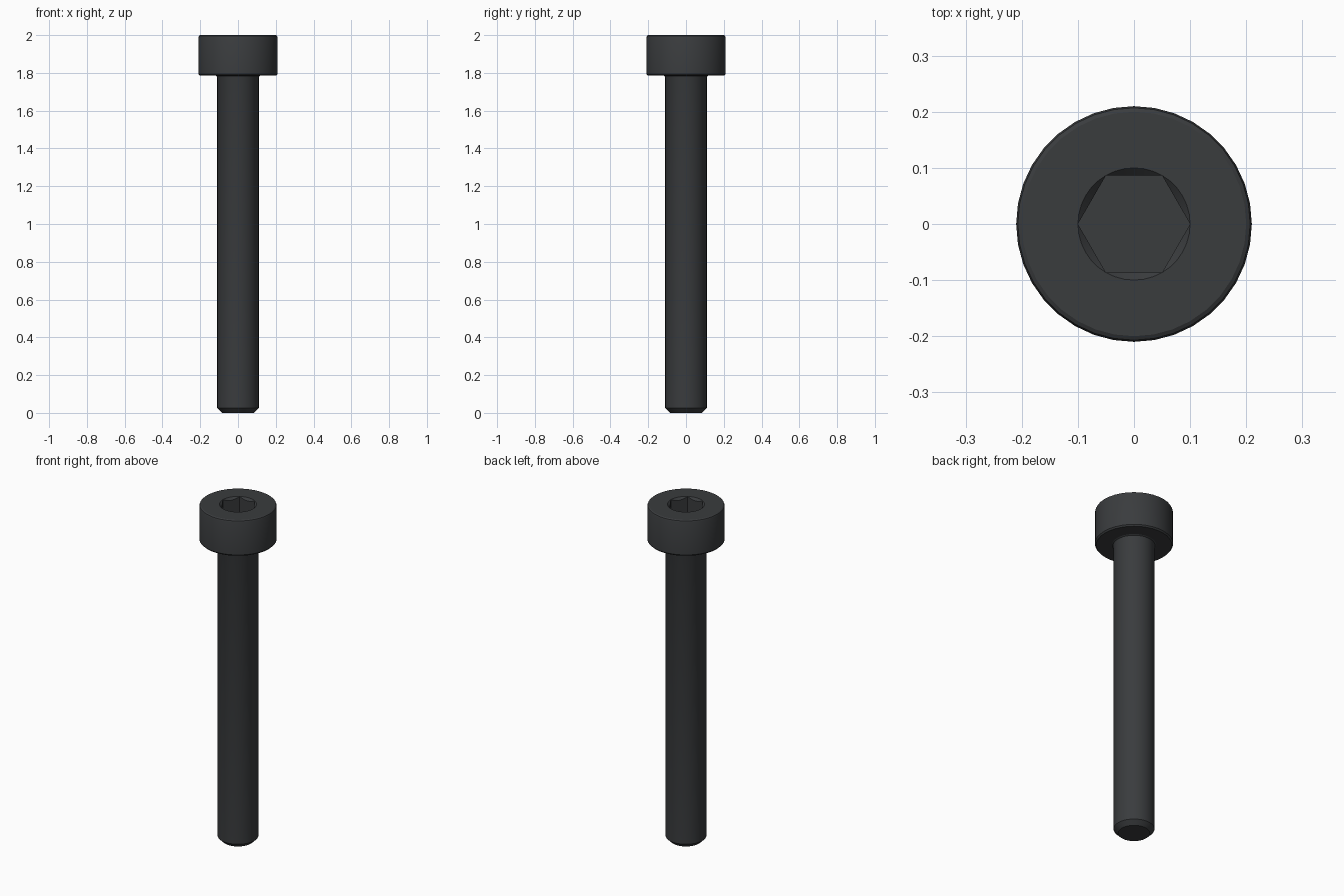
import bpy, bmesh, math

if "Cube" in bpy.data.objects:
    bpy.data.objects.remove(bpy.data.objects["Cube"])

SIDES = 36
HEX_R = 0.1
TOP = 2.0


def hex_radius(a):
    off = (a % (math.pi / 3)) - math.pi / 6
    return HEX_R * math.cos(math.pi / 6) / math.cos(off)


def ring(bm, fn):
    verts = []
    for i in range(SIDES):
        a = 2 * math.pi * i / SIDES
        r, z = fn(a)
        verts.append(bm.verts.new((r * math.cos(a), r * math.sin(a), z)))
    return verts


def build(name, ring_fns, mat):
    bm = bmesh.new()
    rings = [ring(bm, f) for f in ring_fns]
    for lo, hi in zip(rings, rings[1:]):
        for i in range(SIDES):
            j = (i + 1) % SIDES
            bm.faces.new((lo[i], lo[j], hi[j], hi[i]))
    bm.faces.new(rings[0][::-1])
    bm.faces.new(rings[-1])
    bmesh.ops.remove_doubles(bm, verts=bm.verts, dist=1e-5)
    bmesh.ops.recalc_face_normals(bm, faces=bm.faces)
    me = bpy.data.meshes.new(name)
    bm.to_mesh(me)
    bm.free()
    ob = bpy.data.objects.new(name, me)
    bpy.context.collection.objects.link(ob)
    me.materials.append(mat)
    bpy.ops.object.select_all(action='DESELECT')
    ob.select_set(True)
    bpy.context.view_layer.objects.active = ob
    bpy.ops.object.shade_smooth_by_angle(angle=math.radians(25))
    return ob


def circle(r, z):
    return lambda a: (r, z)


def countersink(a):
    r = hex_radius(a)
    return r, TOP - (HEX_R - r)


steel = bpy.data.materials.new("black_steel")
steel.diffuse_color = (0.042, 0.045, 0.048, 1)
steel.use_nodes = True
steel.node_tree.nodes["Principled BSDF"].inputs["Base Color"].default_value = steel.diffuse_color

# Whole screw: chamfered tip, shank, small neck flare, head, countersunk hex socket
build("socket_head_screw", [
    circle(0.085, 0.0),
    circle(0.11, 0.025),
    circle(0.11, 1.775),
    circle(0.113, 1.783),
    circle(0.12, 1.787),
    circle(0.203, 1.787),
    circle(0.21, 1.795),
    circle(0.21, 1.988),
    circle(0.207, 1.996),
    circle(0.2, TOP),
    circle(HEX_R, TOP),
    countersink,
    lambda a: (hex_radius(a), TOP - 0.1),
], steel)
